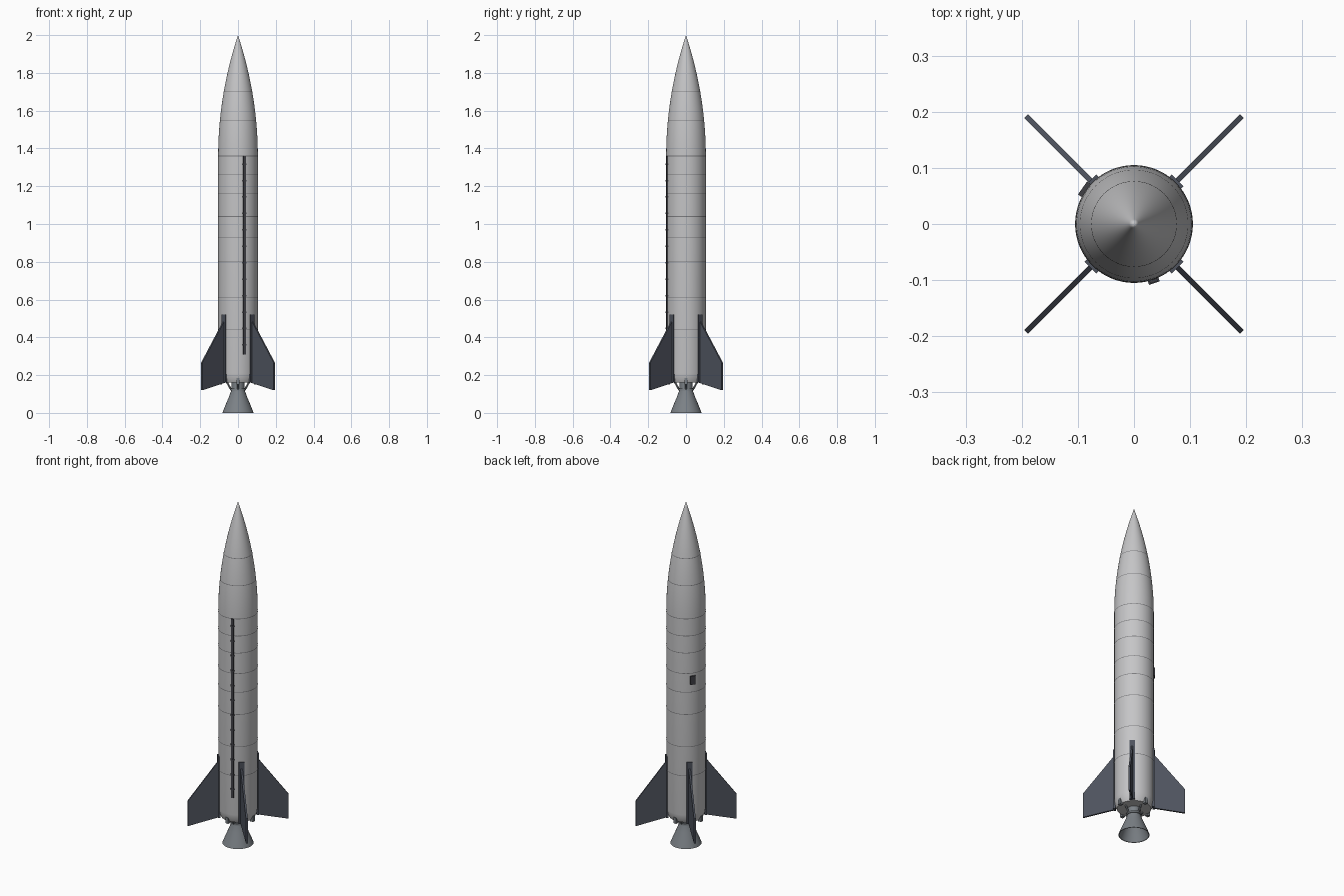
import bpy, bmesh, math
from mathutils import Matrix, Vector

if "Cube" in bpy.data.objects:
    bpy.data.objects.remove(bpy.data.objects["Cube"], do_unlink=True)

R = 0.105          # hull radius
NOSE_Z = 1.36      # where the ogive begins


def material(name, rgb):
    m = bpy.data.materials.new(name)
    m.use_nodes = True
    m.diffuse_color = (*rgb, 1)
    bsdf = m.node_tree.nodes["Principled BSDF"]
    bsdf.inputs["Base Color"].default_value = (*rgb, 1)
    bsdf.inputs["Roughness"].default_value = 0.6
    return m


HULL = material("light grey hull", (0.56, 0.56, 0.57))
SEAM = material("seam grey", (0.2, 0.2, 0.21))
FIN = material("dark slate", (0.075, 0.085, 0.11))
METAL = material("engine metal", (0.2, 0.22, 0.24))
DARK = material("dark fittings", (0.05, 0.05, 0.06))


def finish(name, bm, mat, smooth=False):
    bmesh.ops.recalc_face_normals(bm, faces=bm.faces)
    mesh = bpy.data.meshes.new(name)
    bm.to_mesh(mesh)
    bm.free()
    mesh.materials.append(mat)
    ob = bpy.data.objects.new(name, mesh)
    bpy.context.collection.objects.link(ob)
    if smooth:
        bpy.ops.object.select_all(action="DESELECT")
        ob.select_set(True)
        bpy.context.view_layer.objects.active = ob
        bpy.ops.object.shade_smooth_by_angle(angle=math.radians(30))
    return ob


def lathe(name, profile, mat, steps=64):
    """Revolve an (r, z) profile about the vertical axis."""
    bm = bmesh.new()
    verts = [bm.verts.new((r, 0, z)) for r, z in profile]
    edges = [bm.edges.new(pair) for pair in zip(verts, verts[1:])]
    bmesh.ops.spin(bm, geom=verts + edges, cent=(0, 0, 0), axis=(0, 0, 1),
                   angle=math.tau, steps=steps)
    bmesh.ops.remove_doubles(bm, verts=bm.verts, dist=1e-5)
    return finish(name, bm, mat, smooth=True)


def turn(degrees):
    return Matrix.Rotation(math.radians(degrees), 4, "Z")


def box(name, angle, r, z, size, mat):
    """Box on the hull: size is (radial, sideways, height)."""
    bm = bmesh.new()
    bmesh.ops.create_cube(bm, size=1)
    bm.transform(turn(angle) @ Matrix.Translation((r, 0, z)) @ Matrix.Diagonal((*size, 1)))
    return finish(name, bm, mat)


def rod(name, start, end, radius, angle, mat):
    a, b = Vector(start), Vector(end)
    bm = bmesh.new()
    bmesh.ops.create_cone(bm, cap_ends=True, segments=10, radius1=radius,
                          radius2=radius, depth=(b - a).length)
    aim = (b - a).to_track_quat("Z", "Y").to_matrix().to_4x4()
    bm.transform(turn(angle) @ Matrix.Translation((a + b) / 2) @ aim)
    return finish(name, bm, mat, smooth=True)


def hull_radius(z):
    t = max(0, (z - NOSE_Z) / (2 - NOSE_Z))
    return R * (1 - t * t)


# Hull with a short tapered tail, and the ogive nose
lathe("hull", [(0, 0.16), (0.09, 0.16), (0.1, 0.18), (R, 0.21), (R, NOSE_Z)], HULL)
nose = [NOSE_Z + (2 - NOSE_Z) * i / 24 for i in range(25)]
lathe("nose_cone", [(hull_radius(z), z) for z in nose], HULL)

# Thin seams between the hull sections
for z in (0.44, 0.61, 0.8, 0.93, 1.04, 1.16, 1.26, 1.36, 1.55, 1.7):
    h = 0.0018
    lathe("seam_ring", [(hull_radius(z - h) + 0.0006, z - h),
                        (hull_radius(z + h) + 0.0006, z + h)], SEAM)

# Four fins, each on a root plate
outline = [(0.1, 0.16), (0.272, 0.12), (0.272, 0.265), (0.108, 0.485), (0.1, 0.485)]
for angle in (45, 135, 225, 315):
    bm = bmesh.new()
    face = bm.faces.new([bm.verts.new((r, -0.005, z)) for r, z in outline])
    side = bmesh.ops.extrude_face_region(bm, geom=[face])["geom"]
    bmesh.ops.translate(bm, vec=(0, 0.01, 0),
                        verts=[v for v in side if isinstance(v, bmesh.types.BMVert)])
    bm.transform(turn(angle))
    finish("fin", bm, FIN)
    box("fin_root_plate", angle, 0.104, 0.34, (0.012, 0.03, 0.36), FIN)

# Cable duct with clamps on the front
DUCT = -71
box("cable_duct", DUCT, 0.106, 0.835, (0.008, 0.014, 1.05), DARK)
for i in range(12):
    box("duct_clamp", DUCT, 0.106, 0.36 + i * 0.087, (0.011, 0.02, 0.008), DARK)

# Small access box on the rear
box("access_box", 145, 0.106, 1.0, (0.012, 0.028, 0.05), DARK)

# Engine: hollow bell, throat, flange and mounts
lathe("nozzle", [(0.034, 0.13), (0.037, 0.115), (0.05, 0.08), (0.067, 0.04), (0.083, 0),
                 (0.079, 0), (0.063, 0.04), (0.046, 0.08), (0.028, 0.115), (0, 0.12)], METAL)
lathe("combustion_chamber", [(0.034, 0.12), (0.034, 0.17)], METAL)
lathe("engine_flange", [(0.03, 0.118), (0.041, 0.118), (0.041, 0.128), (0.03, 0.128)], METAL)
for angle in (0, 90, 180, 270):
    box("tail_fitting", angle, 0.094, 0.168, (0.02, 0.018, 0.034), METAL)
    rod("engine_strut", (0.06, 0, 0.165), (0.036, 0, 0.122), 0.005, angle, METAL)
